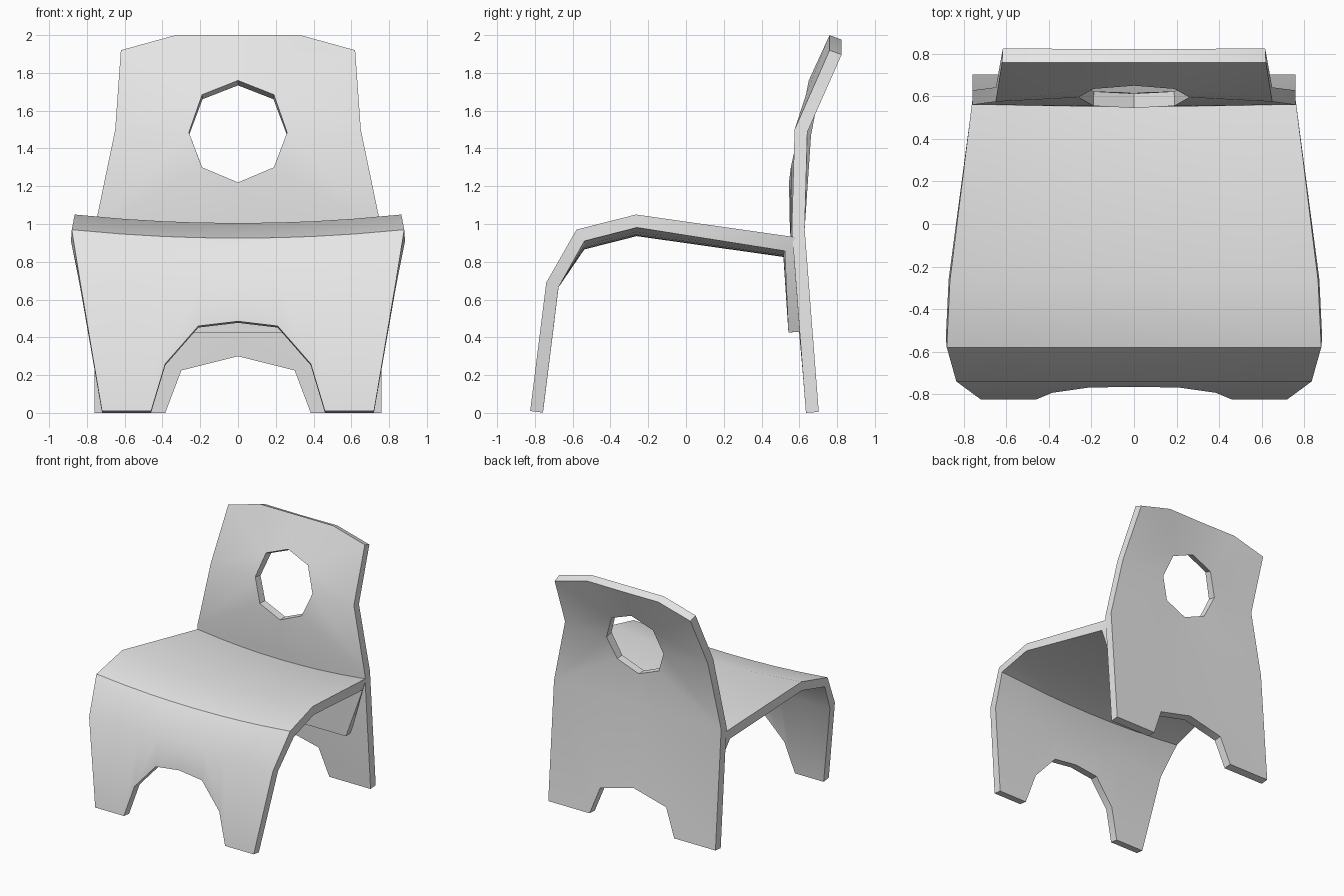
import bpy
import bmesh
from mathutils import Vector

cube = bpy.data.objects.get("Cube")
if cube:
    bpy.data.objects.remove(cube, do_unlink=True)

# Single painted finish
grey = bpy.data.materials.new("light_grey")
grey.use_nodes = True
grey.diffuse_color = (0.8, 0.8, 0.8, 1)
grey.node_tree.nodes["Principled BSDF"].inputs["Base Color"].default_value = (0.8, 0.8, 0.8, 1)


def bent_sheet(name, points, faces, outward, thickness=0.068):
    """Mirror a half sheet over x, thicken it behind its outer surface."""
    bm = bmesh.new()
    verts = [bm.verts.new(p) for p in points]
    for face in faces:
        bm.faces.new([verts[i] for i in face])
    bmesh.ops.recalc_face_normals(bm, faces=bm.faces)
    total = sum((f.normal * f.calc_area() for f in bm.faces), Vector())
    if total.dot(Vector(outward)) < 0:
        bmesh.ops.reverse_faces(bm, faces=bm.faces)
    mesh = bpy.data.meshes.new(name)
    bm.to_mesh(mesh)
    bm.free()
    mesh.materials.append(grey)
    obj = bpy.data.objects.new(name, mesh)
    bpy.context.collection.objects.link(obj)

    mirror = obj.modifiers.new("mirror", 'MIRROR')
    mirror.use_clip = True
    solid = obj.modifiers.new("thickness", 'SOLIDIFY')
    solid.thickness = thickness
    solid.offset = -1
    solid.use_even_offset = True

    bpy.ops.object.select_all(action='DESELECT')
    bpy.context.view_layer.objects.active = obj
    obj.select_set(True)
    for mod in ("mirror", "thickness"):
        bpy.ops.object.modifier_apply(modifier=mod)
    bpy.ops.object.shade_smooth_by_angle()
    return obj


# Seat: rear flange, dished top, rolled front (y, z, half width, dish depth)
rows = [(0.61, 0.43, 0.60, 0), (0.58, 0.93, 0.76, 0.045), (-0.265, 1.05, 0.865, 0.045),
        (-0.58, 0.97, 0.88, 0.045), (-0.74, 0.69, 0.835, 0)]
columns = [0, 0.25, 0.46, 0.7, 1]
seat_points = [(u * w, y, z - dish * (1 - u * u)) for y, z, w, dish in rows for u in columns]

# Front legs and the arch between them
arch = [(0, 0.485), (0.21, 0.46), (0.385, 0.26), (0.46, 0.01), (0.72, 0.01)]
seat_points += [(x, -0.826 + 0.125 * z, z) for x, z in arch]

n = len(columns)
seat_faces = [(r * n + c, r * n + c + 1, (r + 1) * n + c + 1, (r + 1) * n + c)
              for r in range(len(rows)) for c in range(n - 1)]
bent_sheet("seat_and_front_legs", seat_points, seat_faces, (0, -1, 1))

# Backrest: named points on the front surface of the half sheet
back = {
    "hole_bottom": (0, 0.545, 1.22), "hole_low": (0.19, 0.555, 1.30),
    "hole_side": (0.26, 0.595, 1.485), "hole_high": (0.19, 0.635, 1.685),
    "hole_top": (0, 0.65, 1.76),
    "top_mid": (0, 0.76, 2.0), "top_bend": (0.33, 0.76, 2.0),
    "corner": (0.62, 0.76, 1.92), "shoulder": (0.65, 0.575, 1.5),
    "waist": (0.76, 0.56, 0.97), "waist_in": (0.3, 0.552, 0.97), "waist_mid": (0, 0.55, 0.97),
    "arch_mid": (0, 0.611, 0.30), "arch_side": (0.30, 0.617, 0.225),
    "foot_in": (0.385, 0.635, 0), "foot_out": (0.76, 0.635, 0),
}
back_faces = [
    "hole_top hole_high top_bend top_mid",
    "hole_high corner top_bend",
    "hole_high hole_side shoulder corner",
    "hole_side hole_low waist shoulder",
    "hole_low waist_in waist",
    "hole_low hole_bottom waist_mid waist_in",
    "waist_mid arch_mid arch_side waist_in",
    "waist_in arch_side foot_in foot_out waist",
]
keys = list(back)
bent_sheet("backrest_and_rear_legs", list(back.values()),
           [[keys.index(k) for k in f.split()] for f in back_faces], (0, -1, 0))
